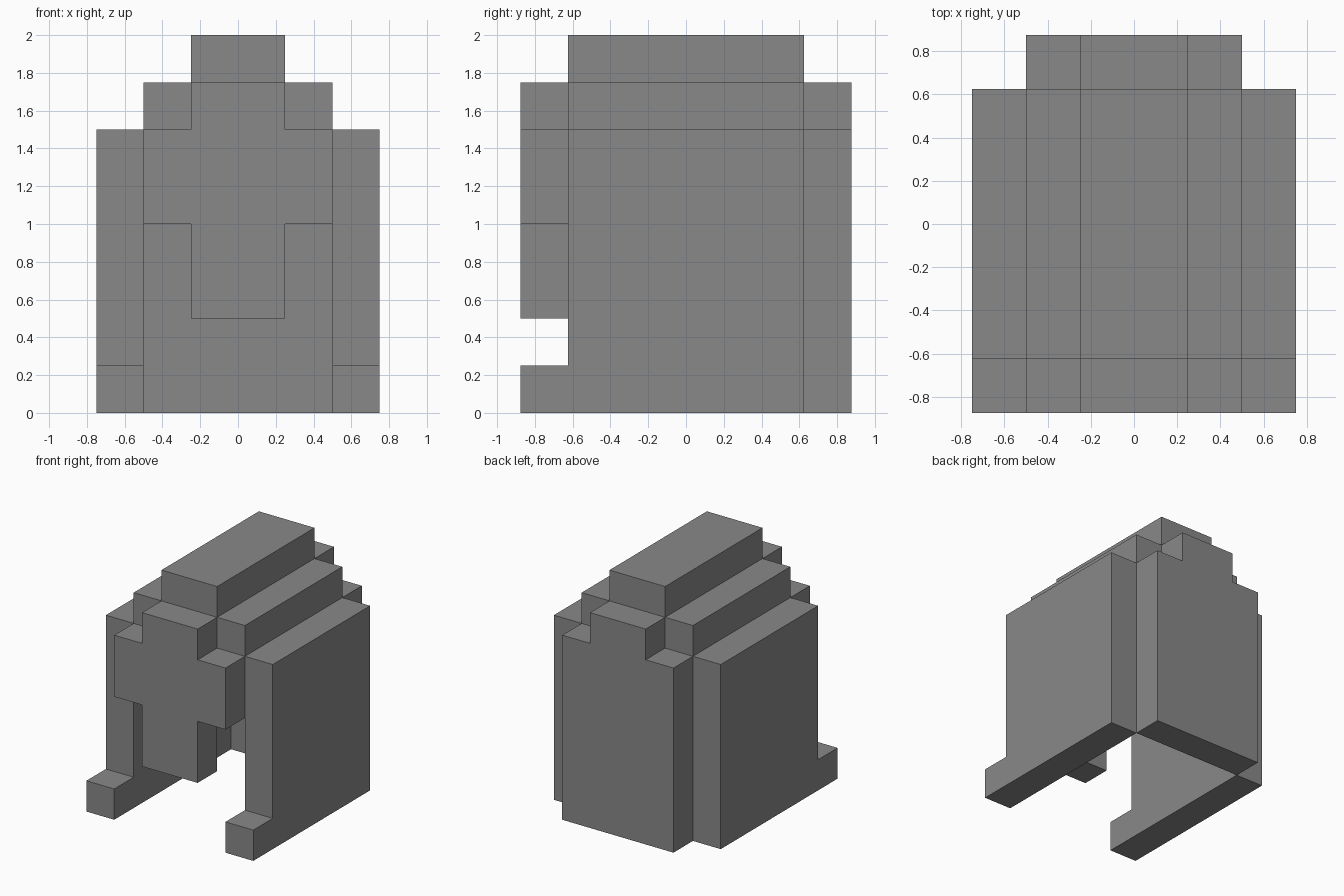
import bpy
import bmesh
from mathutils import Vector

if "Cube" in bpy.data.objects:
    bpy.data.objects.remove(bpy.data.objects["Cube"])

grey = bpy.data.materials.new("mid grey")
grey.diffuse_color = (0.25, 0.25, 0.25, 1)
grey.use_nodes = True
grey.node_tree.nodes["Principled BSDF"].inputs["Base Color"].default_value = grey.diffuse_color


def prism(name, outline, push):
    """Flat outline (3D points) extruded along push, as one object."""
    bm = bmesh.new()
    face = bm.faces.new([bm.verts.new(p) for p in outline])
    new = bmesh.ops.extrude_face_region(bm, geom=[face])["geom"]
    verts = [v for v in new if isinstance(v, bmesh.types.BMVert)]
    bmesh.ops.translate(bm, verts=verts, vec=Vector(push))
    bmesh.ops.recalc_face_normals(bm, faces=bm.faces[:])
    mesh = bpy.data.meshes.new(name)
    bm.to_mesh(mesh)
    bm.free()
    mesh.materials.append(grey)
    obj = bpy.data.objects.new(name, mesh)
    bpy.context.collection.objects.link(obj)
    return obj


def mirror_x(obj):
    obj.modifiers.new("Mirror", "MIRROR").use_mirror_merge = False


def symmetric(half, y):
    """Right half of an (x, z) outline, bottom to top, completed on the left."""
    return [(x, y, z) for x, z in half] + [(-x, y, z) for x, z in reversed(half)]


T = 0.25            # shell thickness
Y0, Y1 = -0.625, 0.625   # front and back ends of walls and roof

# Side walls, each with a low foot at the front
wall = [(Y0 - T, 0), (Y1, 0), (Y1, 1.5), (Y0, 1.5), (Y0, T), (Y0 - T, T)]
mirror_x(prism("side_wall", [(0.5, y, z) for y, z in wall], (T, 0, 0)))

# Stepped roof: a strip at each side and a wide ridge
strip = [(0.25, 1.5), (0.5, 1.5), (0.5, 1.75), (0.25, 1.75)]
mirror_x(prism("roof_step", [(x, Y0, z) for x, z in strip], (0, Y1 - Y0, 0)))
prism("roof_ridge", symmetric([(0.25, 1.75), (0.25, 2.0)], Y0), (0, Y1 - Y0, 0))

# Cross-shaped front panel, hanging clear of the ground
front = [(0.25, 0.5), (0.25, 1.0), (0.5, 1.0), (0.5, 1.5), (0.25, 1.5), (0.25, 1.75)]
prism("front_panel", symmetric(front, Y0 - T), (0, T, 0))

# Full-height back panel with a stepped top
back = [(0.5, 0), (0.5, 1.5), (0.25, 1.5), (0.25, 1.75)]
prism("back_panel", symmetric(back, Y1), (0, T, 0))
